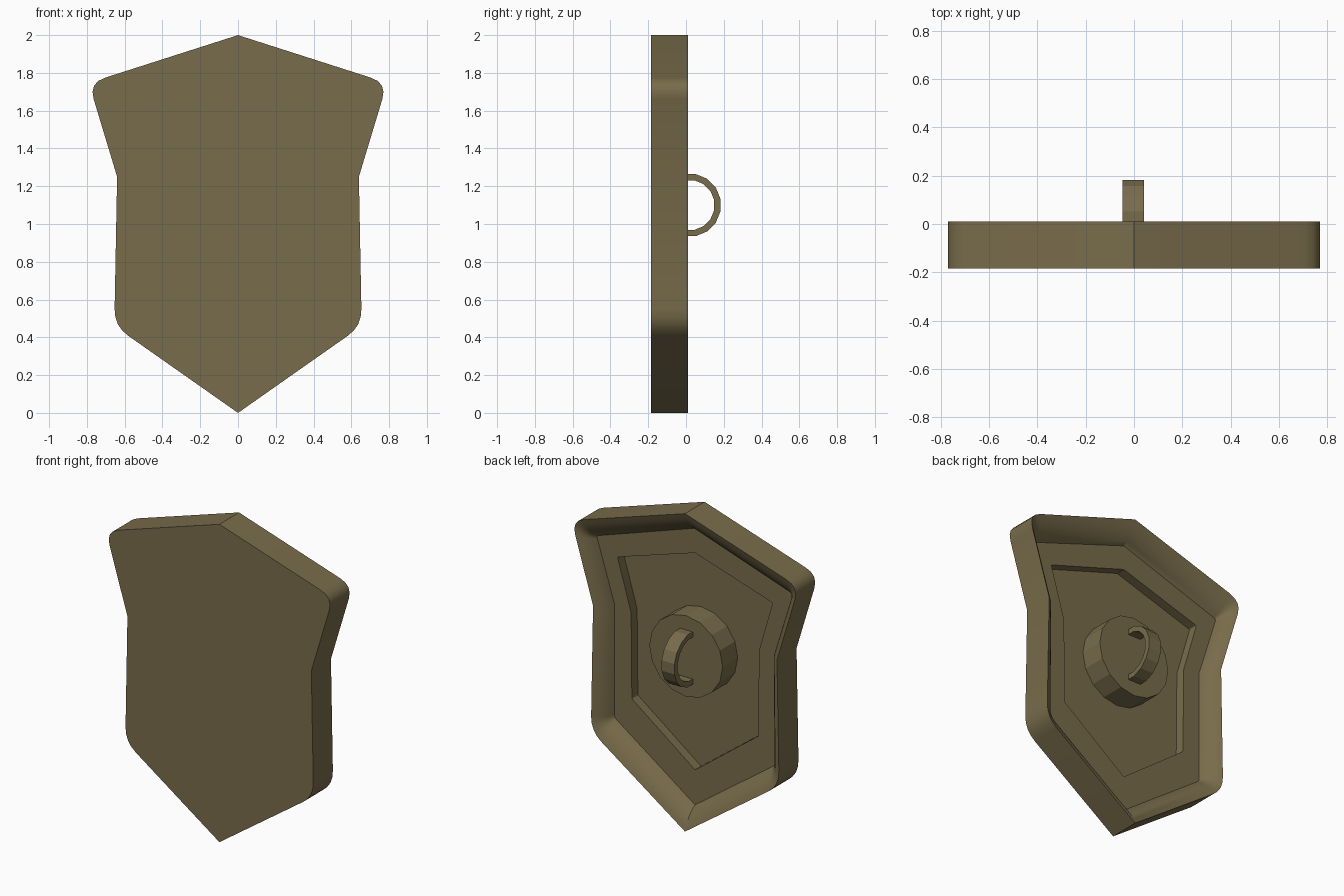
import bpy, bmesh, math
from mathutils import Vector

if "Cube" in bpy.data.objects:
    bpy.data.objects.remove(bpy.data.objects["Cube"])

mat = bpy.data.materials.new("olive_brown")
mat.diffuse_color = (0.19, 0.15, 0.07, 1)
mat.use_nodes = True
mat.node_tree.nodes["Principled BSDF"].inputs["Base Color"].default_value = mat.diffuse_color


def finish(bm, name, smooth=None):
    bmesh.ops.recalc_face_normals(bm, faces=bm.faces[:])
    me = bpy.data.meshes.new(name)
    bm.to_mesh(me)
    bm.free()
    ob = bpy.data.objects.new(name, me)
    bpy.context.collection.objects.link(ob)
    me.materials.append(mat)
    if smooth:
        bpy.ops.object.select_all(action='DESELECT')
        ob.select_set(True)
        bpy.context.view_layer.objects.active = ob
        bpy.ops.object.shade_smooth_by_angle(angle=math.radians(smooth))
    return ob


def outline(half, cut, n=5):
    """Mirror a half outline (top to bottom) and round its two outer corners."""
    pts = [Vector(p) for p in half]
    loop = pts + [Vector((-p.x, p.y)) for p in reversed(pts[1:-1])]
    out = []
    for i, p in enumerate(loop):
        if i in (1, 3, 5, 7):
            # corners 2 and 6 are the waist and stay sharp
            a = p + (loop[i - 1] - p).normalized() * cut
            b = p + (loop[(i + 1) % len(loop)] - p).normalized() * cut
            for k in range(n):
                t = k / (n - 1)
                out.append(a * (1 - t) ** 2 + p * 2 * t * (1 - t) + b * t * t)
        else:
            out.append(p)
    return out


def bridge(bm, a, b):
    n = len(a)
    for i in range(n):
        j = (i + 1) % n
        bm.faces.new((a[i], a[j], b[j], b[i]))


# Outlines of the shield, the back plate and the sunken panel
outer = outline([(0, 2), (.79, 1.747), (.64, 1.25), (.655, .46), (0, 0)], .09)
plate = outline([(0, 1.87), (.685, 1.64), (.56, 1.24), (.56, .53), (0, .13)], .015)
panel = outline([(0, 1.715), (.54, 1.545), (.445, 1.22), (.44, .68), (0, .35)], .008)

# Shield body: flat front, straight sides, rounded inner rim, stepped back
rings = [(outer, -.185), (outer, .01)]
for k in range(1, 6):
    ang = math.pi / 2 * k / 5
    t, d = math.sin(ang), 1 - math.cos(ang)
    t, d = (t + k / 5) / 2, (d + k / 5) / 2
    rings.append(([a.lerp(b, t) for a, b in zip(outer, plate)], .01 - .1 * d))
rings += [(panel, -.09), (panel, -.15)]
bm = bmesh.new()
loops = [[bm.verts.new((p.x, y, p.y)) for p in ring] for ring, y in rings]
for a, b in zip(loops, loops[1:]):
    bridge(bm, a, b)
bm.faces.new(loops[0])
bm.faces.new(loops[-1])
finish(bm, "shield_body", 28)

# Round boss in the middle of the back
bm = bmesh.new()
boss = [[bm.verts.new((.255 * math.cos(k * math.tau / 16), y,
                       1.1 + .255 * math.sin(k * math.tau / 16)))
         for k in range(16)] for y in (-.155, 0)]
bridge(bm, *boss)
for loop in boss:
    bm.faces.new(loop)
finish(bm, "boss")

# Hoop handle, half sunk into the boss
bm = bmesh.new()
start, end, n = math.radians(-101.25), math.radians(101.25), 9
sections = []
for k in range(n + 1):
    a = start + (end - start) * k / n
    sections.append([bm.verts.new((x, .018 + r * math.cos(a), 1.1 + r * math.sin(a)))
                     for x, r in ((-.047, .168), (.042, .168), (.042, .134), (-.047, .134))])
for a, b in zip(sections, sections[1:]):
    bridge(bm, a, b)
bm.faces.new(sections[0])
bm.faces.new(sections[-1])
finish(bm, "handle")
